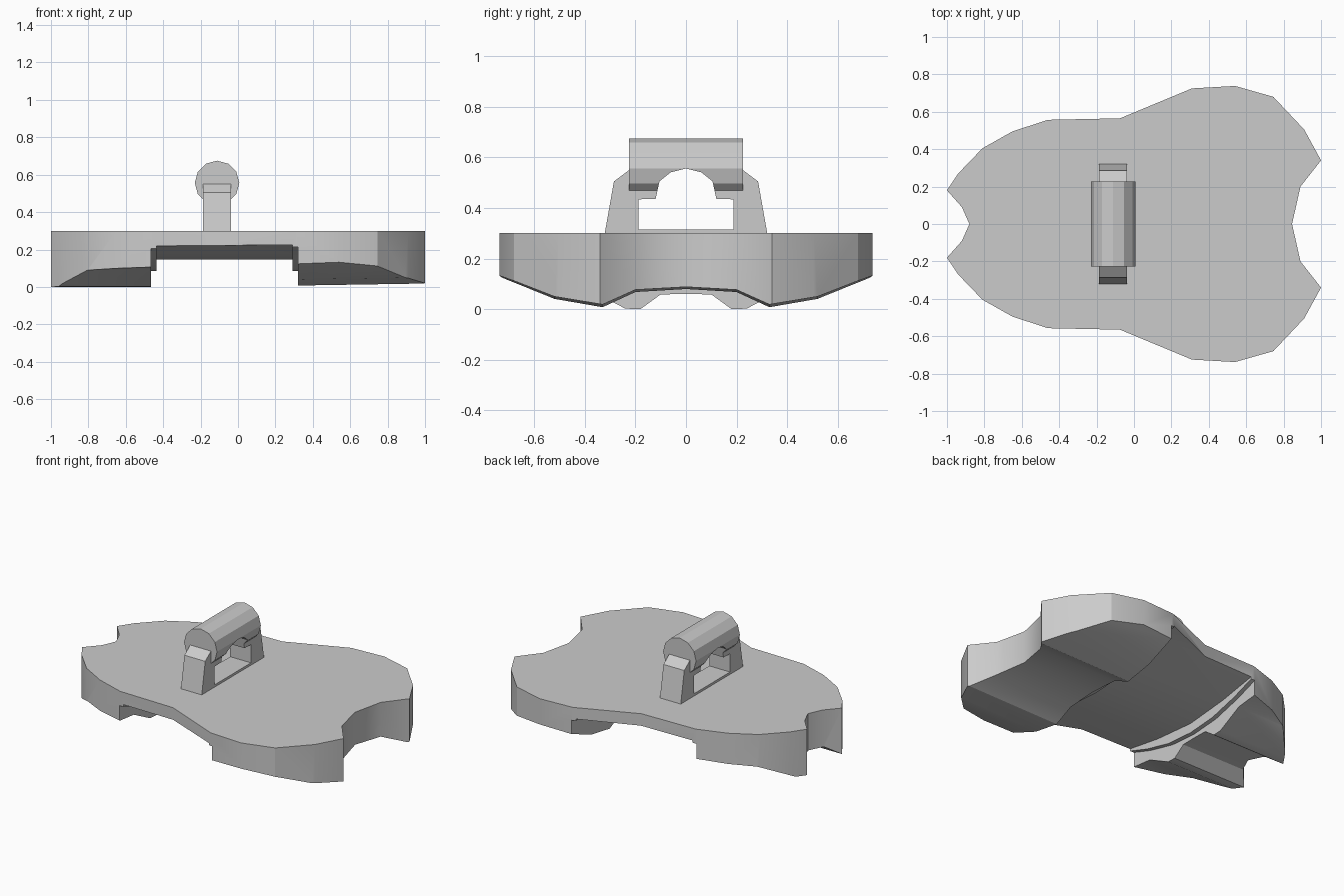
import bpy, bmesh
from mathutils import Vector

cube = bpy.data.objects.get("Cube")
if cube:
    bpy.data.objects.remove(cube, do_unlink=True)

grey = bpy.data.materials.new("plain grey")
grey.use_nodes = True
grey.diffuse_color = (0.6, 0.6, 0.6, 1)
grey.node_tree.nodes["Principled BSDF"].inputs["Base Color"].default_value = (0.6, 0.6, 0.6, 1)


def prism(name, ring_a, ring_b):
    """Solid between two matching rings of points."""
    bm = bmesh.new()
    a = [bm.verts.new(p) for p in ring_a]
    b = [bm.verts.new(p) for p in ring_b]
    bm.faces.new(a)
    bm.faces.new(b[::-1])
    n = len(a)
    for i in range(n):
        j = (i + 1) % n
        bm.faces.new((a[j], a[i], b[i], b[j]))
    bmesh.ops.recalc_face_normals(bm, faces=bm.faces)
    mesh = bpy.data.meshes.new(name)
    bm.to_mesh(mesh)
    bm.free()
    mesh.materials.append(grey)
    obj = bpy.data.objects.new(name, mesh)
    bpy.context.collection.objects.link(obj)
    return obj


def along_x(name, profile, x0, x1, lift=0):
    return prism(name, [(x0, y, z) for y, z in profile],
                 [(x1, y, z + lift) for y, z in profile])


def mirrored(half):
    """Points with y >= 0, starting on the centre line, mirrored to -y."""
    return [(-y, z) for y, z in half[:0:-1]] + half


def underside(name, half, x0, x1, lift=0):
    edge = half[-1][0]
    return along_x(name, mirrored(half) + [(edge, -0.3), (-edge, -0.3)], x0, x1, lift)


def select_only(obj):
    bpy.ops.object.select_all(action='DESELECT')
    obj.select_set(True)
    bpy.context.view_layer.objects.active = obj


def carve(obj, cutters):
    select_only(obj)
    for cutter in cutters:
        cutter.hide_render = True
        mod = obj.modifiers.new("carve", 'BOOLEAN')
        mod.operation = 'DIFFERENCE'
        mod.solver = 'EXACT'
        mod.object = cutter
        bpy.ops.object.modifier_apply(modifier=mod.name)


def finish(obj):
    select_only(obj)
    bpy.ops.object.shade_smooth_by_angle(angle=0.5)


# Body slab with notched ends
side = [(-0.92, 0.09), (-1, 0.18), (-0.94, 0.27), (-0.81, 0.405), (-0.65, 0.495),
        (-0.46, 0.557), (-0.075, 0.565), (0.31, 0.725), (0.54, 0.738), (0.745, 0.68),
        (0.91, 0.505), (1, 0.34), (0.89, 0.2)]
outline = [(-0.88, 0)] + side + [(0.845, 0)] + [(x, -y) for x, y in side[::-1]]
body = prism("body", [(x, y, -0.1) for x, y in outline], [(x, y, 0.3) for x, y in outline])

# Underside: two shaped feet and a stepped channel between them
left_foot = [(0, 0.06), (0.1, 0.058), (0.18, 0), (0.24, 0.002), (0.41, 0.09), (0.56, 0.107), (0.9, 0.14)]
right_foot = [(0, 0.072), (0.2, 0.06), (0.33, 0), (0.52, 0.033), (0.74, 0.122), (0.9, 0.19)]
ledge = [(0, 0.085), (0.2, 0.1), (0.4, 0.15), (0.57, 0.21), (0.9, 0.22)]
channel = [(0, 0.147), (0.3, 0.175), (0.57, 0.222), (0.9, 0.23)]
body_cutters = [
    underside("small_foot_cutter", left_foot, -1.2, -0.1),
    underside("large_foot_cutter", right_foot, -0.15, 1.1, 0.02),
    underside("ledge_cutter", ledge, -0.465, 0.32),
    underside("channel_cutter", channel, -0.437, 0.292),
]
carve(body, body_cutters)
finish(body)

# Handle bracket
bracket = along_x("handle_bracket", [(-0.322, 0.295), (-0.285, 0.505), (-0.225, 0.55),
                                     (0.225, 0.55), (0.285, 0.505), (0.322, 0.295)], -0.187, -0.037)

# Round grip
bpy.ops.mesh.primitive_cylinder_add(vertices=12, radius=0.119, depth=0.452,
                                    location=(-0.112, 0, 0.556), rotation=(1.5708, 0, 0))
grip = bpy.context.object
grip.name = "grip"
grip.data.materials.append(grey)

# Finger opening through bracket and grip
opening = along_x("opening_cutter", mirrored([(0, 0.556), (0.06, 0.541), (0.105, 0.505), (0.12, 0.436),
                                              (0.187, 0.434), (0.187, 0.315)]), -0.5, 0.3)
for part in (bracket, grip):
    carve(part, [opening])
    finish(part)

for cutter in body_cutters + [opening]:
    bpy.data.objects.remove(cutter, do_unlink=True)
